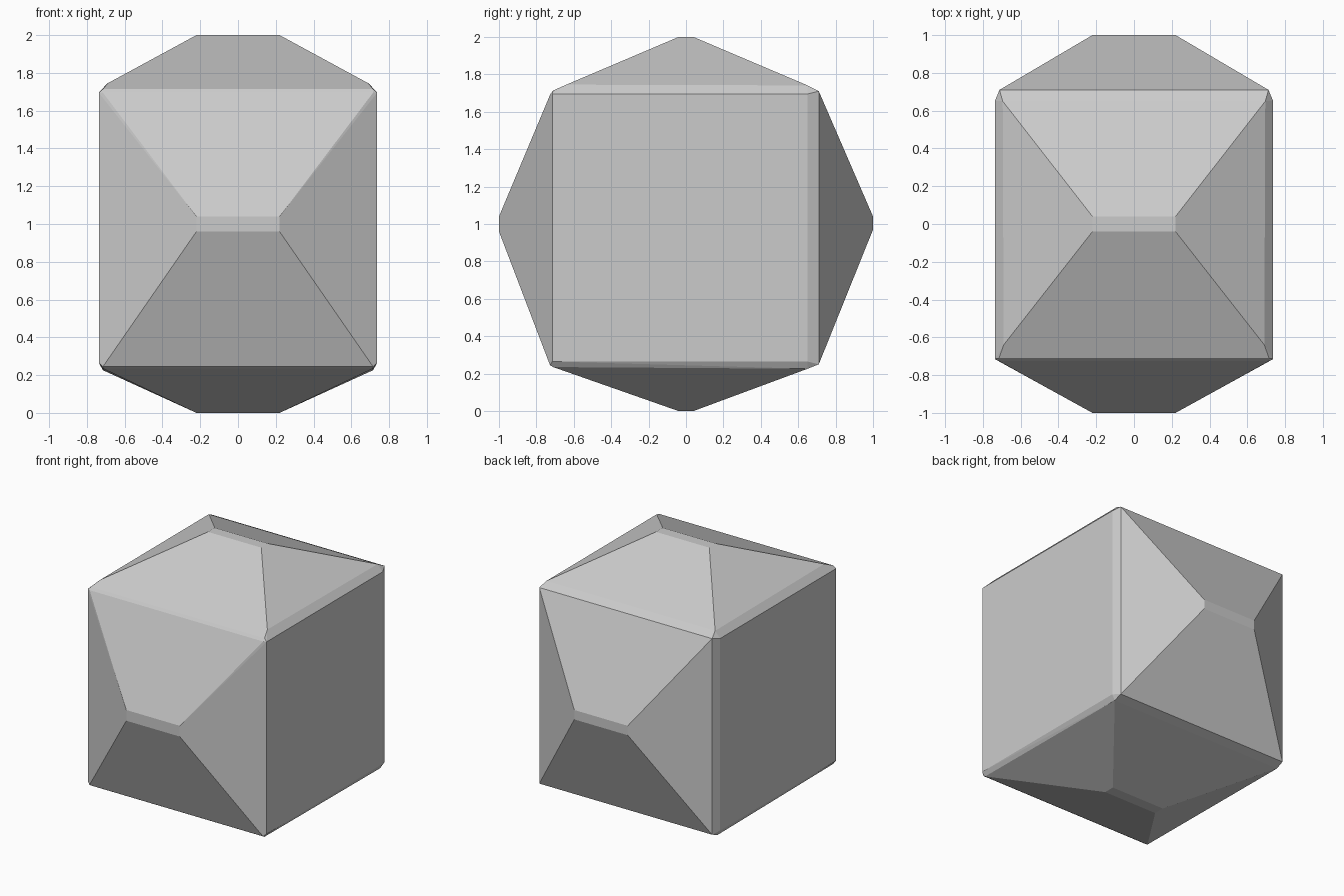
import bpy, bmesh, math

if "Cube" in bpy.data.objects:
    bpy.data.objects.remove(bpy.data.objects["Cube"])

# Side outline (y, z) of the chamfered block, with x half width at each point
outline = [
    (-1.0, 0.96, 0.22), (-1.0, 1.04, 0.22),      # front ridge
    (-0.725, 1.695, 0.715), (-0.71, 1.714, 0.715), (-0.64, 1.745, 0.69),
    (-0.04, 2.0, 0.22), (0.04, 2.0, 0.22),       # top ridge
    (0.65, 1.741, 0.695), (0.71, 1.71, 0.712),
    (1.0, 1.04, 0.22), (1.0, 0.97, 0.22),        # back ridge
    (0.71, 0.25, 0.712), (0.65, 0.226, 0.715),
    (0.04, 0.0, 0.22), (-0.04, 0.0, 0.22),       # bottom ridge
    (-0.71, 0.235, 0.715), (-0.727, 0.245, 0.715),
]
# Flat side panel (y, z)
panel = [(-0.715, 0.265), (0.65, 0.265), (0.65, 1.695), (-0.715, 1.695)]

# Mirror the points across x and wrap them in one convex body
bm = bmesh.new()
for s in (-1, 1):
    for y, z, x in outline:
        bm.verts.new((s * x, y, z))
    for y, z in panel:
        bm.verts.new((s * 0.737, y, z))
res = bmesh.ops.convex_hull(bm, input=bm.verts[:])
loose = [v for v in bm.verts if not v.link_faces]
bmesh.ops.delete(bm, geom=loose, context='VERTS')
bmesh.ops.dissolve_limit(bm, angle_limit=math.radians(1.0),
                         verts=bm.verts[:], edges=bm.edges[:])
bmesh.ops.recalc_face_normals(bm, faces=bm.faces[:])

mesh = bpy.data.meshes.new("faceted_block")
bm.to_mesh(mesh)
bm.free()
block = bpy.data.objects.new("faceted_block", mesh)
bpy.context.collection.objects.link(block)
